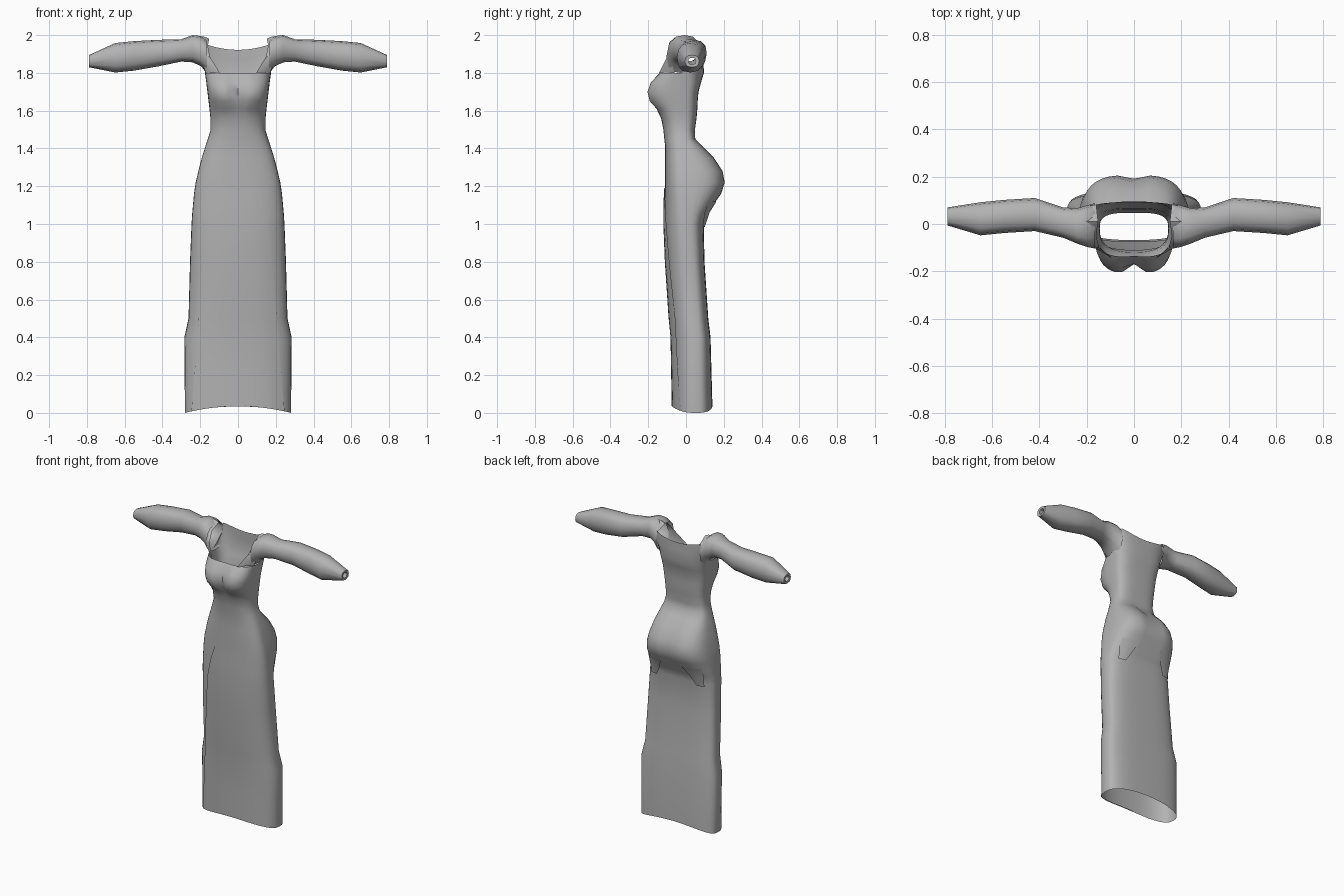
import bpy, bmesh, math
from mathutils import Vector

if "Cube" in bpy.data.objects:
    bpy.data.objects.remove(bpy.data.objects["Cube"])

cloth = bpy.data.materials.new("grey_cloth")
cloth.diffuse_color = (0.45, 0.45, 0.45, 1)
cloth.use_nodes = True
cloth.node_tree.nodes["Principled BSDF"].inputs["Base Color"].default_value = cloth.diffuse_color
N = 40  # points around the body


def grid(name, patches, outward=None):
    """Skin rows of points; each patch is (rows, closed)."""
    bm = bmesh.new()
    for rows, closed in patches:
        vs = [[bm.verts.new(p) for p in r] for r in rows]
        n = len(rows[0])
        for a, b in zip(vs, vs[1:]):
            for i in range(n if closed else n - 1):
                j = (i + 1) % n
                bm.faces.new((a[i], a[j], b[j], b[i]))
    bmesh.ops.remove_doubles(bm, verts=bm.verts, dist=0.0005)
    bmesh.ops.recalc_face_normals(bm, faces=bm.faces)
    if outward:
        total = sum((f.normal * f.calc_area() for f in bm.faces), Vector())
        if total.dot(Vector(outward)) < 0:
            bmesh.ops.reverse_faces(bm, faces=bm.faces)
    me = bpy.data.meshes.new(name)
    bm.to_mesh(me)
    bm.free()
    ob = bpy.data.objects.new(name, me)
    bpy.context.collection.objects.link(ob)
    me.materials.append(cloth)
    bpy.ops.object.select_all(action='DESELECT')
    bpy.context.view_layer.objects.active = ob
    ob.select_set(True)
    bpy.ops.object.shade_smooth_by_angle(angle=math.radians(50))
    return ob


def bump(z, centre, size):
    return math.exp(-((z - centre) / size) ** 2)


# Body outline: height, half width, front depth, back depth
OUTLINE = [
    (1.80, .175, -.14, .095), (1.75, .168, -.19, .08), (1.70, .162, -.21, .066),
    (1.65, .156, -.198, .062), (1.61, .151, -.16, .06), (1.56, .146, -.133, .056),
    (1.50, .145, -.12, .048), (1.45, .16, -.115, .05), (1.41, .173, -.11, .09),
    (1.35, .192, -.11, .15), (1.28, .21, -.11, .196), (1.22, .224, -.11, .207),
    (1.16, .233, -.11, .188), (1.05, .243, -.113, .108), (1.0, .246, -.113, .094),
    (.8, .254, -.105, .098), (.5, .262, -.085, .118), (.4, .284, -.075, .13),
    (0, .281, -.068, .14),
]


def shape(z):
    """Width, front, back, side depth, front and back roundness at height z."""
    for a, b in zip(OUTLINE, OUTLINE[1:]):
        if z >= b[0]:
            k = (a[0] - z) / (a[0] - b[0])
            w, f, bk = [p + (q - p) * k for p, q in zip(a[1:], b[1:])]
            break
    yc = min(.05, max(-.02, .05 - (z - .4) / 12))
    return w, f, bk, yc, 2.5 + .7 * bump(z, 1.72, .1), 3.2


def section(z):
    w, f, b, yc, nf, nb = shape(z)
    pts = []
    for i in range(N):
        t = 2 * math.pi * i / N
        c, s = math.cos(t), math.sin(t)
        p, ext = (nb, b - yc) if s >= 0 else (nf, f - yc)
        cleft = .02 * bump(z, 1.28, .12) if s >= 0 else -.042 * bump(z, 1.695, .07)
        x = w * math.copysign(abs(c) ** (2 / p), c) if abs(c) > 1e-6 else 0
        y = yc + ext * abs(s) ** (2 / p) - cleft * bump(x, 0, .035)
        hem = .035 * (1 - (x / w) ** 2) if z == 0 else 0
        pts.append((x, y, z + hem))
    return pts


# Gown body with the back of the bodice rising to the neckline
rings = [section(o[0]) for o in OUTLINE]
back = [rings[0][:N // 2 + 1]]
for z, w, rise in ((1.87, .175, .01), (1.922, .165, .028)):
    row = []
    for i in range(N // 2 + 1):
        c = math.cos(math.pi * i / (N // 2))
        row.append((w * c, .092 - .015 * c ** 4, z + rise * c * c))
    back.append(row)
grid("gown_body", [(rings, True), (back, False)])


def surface_y(z, x, back_side=False):
    """Body depth at height z and offset x."""
    w, f, b, yc, nf, nb = shape(z)
    p, e = (nb, b) if back_side else (nf, f)
    return yc + (e - yc) * max(0, 1 - (abs(x) / w) ** p) ** (1 / p)


# Front skirt panel: height, half width
panel = []
for z, w in ((1.19, .10), (1.1, .13), (1.0, .155), (.8, .18), (.5, .208), (.4, .215), (.2, .23), (.012, .246)):
    row = []
    for i in range(13):
        u = i / 6 - 1
        dz = 0
        if z > 1.15:
            dz = .01 * abs(u) - .01
        elif z < .1:
            dz = .025 * (1 - u * u)
        row.append((w * u, surface_y(z + dz, w * u) - .007, z + dz))
    panel.append(row)
grid("front_skirt_panel", [(panel, False)], (0, -1, 0))

# Sleeve sections: x, centre y, centre z, half depth, half height
SLEEVE = [
    (.165, -.008, 1.884, .096, .088), (.195, -.009, 1.915, .089, .08),
    (.24, -.008, 1.928, .075, .072), (.30, .006, 1.919, .064, .059),
    (.42, .04, 1.905, .07, .07), (.55, .032, 1.89, .07, .078),
    (.65, .022, 1.88, .07, .078), (.79, .032, 1.862, .038, .032),
    (.788, .032, 1.862, .02, .018), (.75, .032, 1.862, .02, .018),
]
# Shoulder strap: inner edge and outer edge, from bust to back
STRAP = [
    ((.095, -.143, 1.798), (.172, -.060, 1.798)),
    ((.148, -.098, 1.885), (.192, -.085, 1.88)),
    ((.160, -.050, 1.945), (.195, -.050, 1.965)),
    ((.152, .010, 1.980), (.200, .010, 1.994)),
    ((.160, .082, 1.945), (.185, .078, 1.93)),
]


def soft(v):
    return math.copysign(abs(v) ** .8, v)


for side, s in (("right", 1), ("left", -1)):
    # Sleeve with the cuff turned inward
    angles = [math.pi * i / 6 for i in range(12)]
    tube = [[(s * x, y + ry * soft(math.cos(t)), z + rz * soft(math.sin(t))) for t in angles]
            for x, y, z, ry, rz in SLEEVE]
    grid(side + "_sleeve", [(tube, True)])

    # Strap framing the neckline
    strap = []
    for a, b in STRAP:
        a, b = Vector(a), Vector(b)
        mid = (a + b) / 2 + Vector((0, -.008 if a.y < -.06 else 0, .004))
        strap.append([(s * p.x, p.y, p.z) for p in (a, mid, b)])
    grid(side + "_shoulder_strap", [(strap, False)], (0, -1, 1))

    # Loose cloth flap hanging below the seat
    flap = []
    for z, x0, x1, out in ((1.12, .08, .20, .004), (1.06, .11, .205, .012), (.985, .15, .20, .012)):
        xs = [x0 + (x1 - x0) * k / 3 for k in range(4)]
        flap.append([(s * x, surface_y(z, x, True) + out, z) for x in xs])
    grid(side + "_seat_flap", [(flap, False)], (0, 1, 0))
